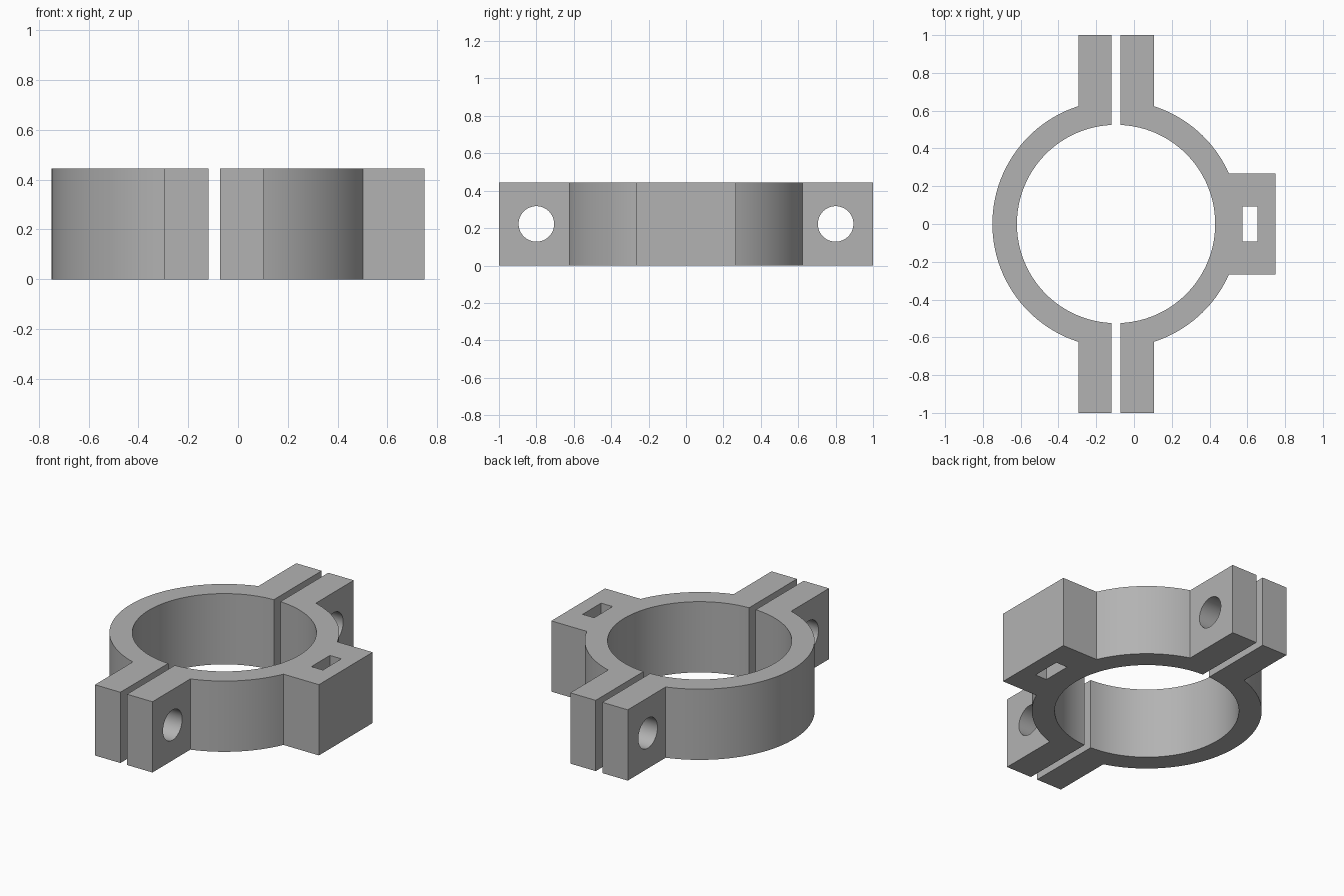
import bpy, bmesh
from math import sqrt, atan2, cos, sin, radians

if "Cube" in bpy.data.objects:
    bpy.data.objects.remove(bpy.data.objects["Cube"], do_unlink=True)

HEIGHT = 0.445
CENTRE_X = -0.095
R_IN, R_OUT = 0.525, 0.655
GAP, EAR = 0.023, 0.2              # offsets from the ring centre in x
BLOCK_X, BLOCK_Y = 0.845, 0.267

grey = bpy.data.materials.new("light grey")
grey.use_nodes = True
colour = (0.45, 0.45, 0.45, 1)
grey.diffuse_color = colour
grey.node_tree.nodes["Principled BSDF"].inputs["Base Color"].default_value = colour


def arc(r, a, b, steps):
    return [(r * cos(a + (b - a) * i / steps), r * sin(a + (b - a) * i / steps))
            for i in range(steps + 1)]


def angle_at_x(r, x):
    return atan2(sqrt(r * r - x * x), x)


def extrude_profile(name, points, side):
    """Raise a flat outline to the clamp height; side mirrors it in x."""
    bm = bmesh.new()
    face = bm.faces.new([bm.verts.new((CENTRE_X + side * x, y, 0)) for x, y in points])
    top = bmesh.ops.extrude_face_region(bm, geom=[face])["geom"]
    bmesh.ops.translate(bm, vec=(0, 0, HEIGHT),
                        verts=[v for v in top if isinstance(v, bmesh.types.BMVert)])
    bmesh.ops.recalc_face_normals(bm, faces=bm.faces)
    mesh = bpy.data.meshes.new(name)
    bm.to_mesh(mesh)
    bm.free()
    mesh.materials.append(grey)
    obj = bpy.data.objects.new(name, mesh)
    bpy.context.collection.objects.link(obj)
    return obj


def finish(obj, cutters):
    """Cut the holes, then smooth the curved walls."""
    bpy.ops.object.select_all(action="DESELECT")
    obj.select_set(True)
    bpy.context.view_layer.objects.active = obj
    for cutter in cutters:
        mod = obj.modifiers.new("hole", "BOOLEAN")
        mod.object = cutter
        mod.operation = "DIFFERENCE"
        mod.solver = "EXACT"
        bpy.ops.object.modifier_apply(modifier=mod.name)
    bpy.ops.object.shade_smooth_by_angle(angle=radians(30))


# Outlines of the two halves, as offsets from the ring centre
a_in = angle_at_x(R_IN, GAP)
a_ear = angle_at_x(R_OUT, EAR)
a_block = atan2(BLOCK_Y, sqrt(R_OUT ** 2 - BLOCK_Y ** 2))
inner = arc(R_IN, -a_in, a_in, 48)
back_ear = [(GAP, 1), (EAR, 1)]
front_ear = [(EAR, -1), (GAP, -1)]
plain = inner + back_ear + arc(R_OUT, a_ear, -a_ear, 48) + front_ear
mount = (inner + back_ear + arc(R_OUT, a_ear, a_block, 20)
         + [(BLOCK_X, BLOCK_Y), (BLOCK_X, -BLOCK_Y)]
         + arc(R_OUT, -a_block, -a_ear, 20) + front_ear)
right_half = extrude_profile("right_clamp_half", plain, -1)
left_half = extrude_profile("left_clamp_half_with_mount", mount, 1)

# Bolt holes through the ears
bolt_cutters = []
for y, label in ((-0.8, "front"), (0.8, "back")):
    bpy.ops.mesh.primitive_cylinder_add(vertices=48, radius=0.095, depth=1,
                                        location=(CENTRE_X, y, HEIGHT / 2),
                                        rotation=(0, radians(90), 0))
    bpy.context.object.name = label + "_bolt_cutter"
    bolt_cutters.append(bpy.context.object)

# Vertical strap slot in the mounting block
bpy.ops.mesh.primitive_cube_add(size=1, location=(0.615, 0, HEIGHT / 2))
slot_cutter = bpy.context.object
slot_cutter.name = "slot_cutter"
slot_cutter.scale = (0.08, 0.184, 1)

finish(right_half, bolt_cutters)
finish(left_half, bolt_cutters + [slot_cutter])

for cutter in bolt_cutters + [slot_cutter]:
    bpy.data.objects.remove(cutter, do_unlink=True)
